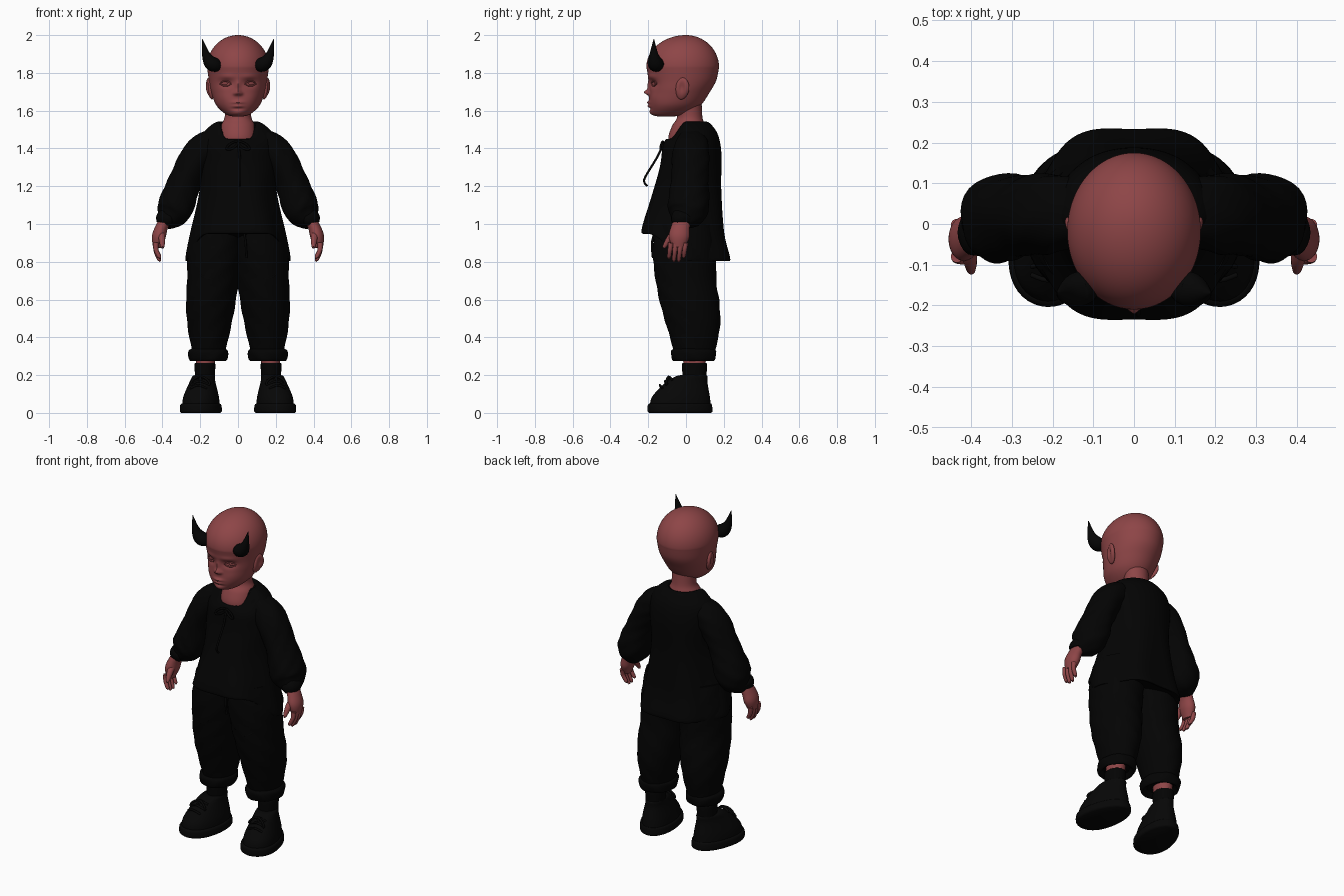
import bpy, bmesh, math
from math import sin, cos, exp, radians
from mathutils import Vector, Matrix

default_cube = bpy.data.objects.get("Cube")
if default_cube:
    bpy.data.objects.remove(default_cube, do_unlink=True)

parts = []


def material(name, red, green, blue):
    mat = bpy.data.materials.new(name)
    mat.use_nodes = True
    mat.diffuse_color = (red, green, blue, 1)
    shader = next(node for node in mat.node_tree.nodes if node.type == "BSDF_PRINCIPLED")
    shader.inputs["Base Color"].default_value = mat.diffuse_color
    shader.inputs["Roughness"].default_value = .8
    return mat


skin = material("red skin", .27, .06, .063)
cloth = material("black cloth", .001, .001, .001)
leather = material("black leather", .002, .002, .002)
horn = material("black horn", .0015, .0015, .0015)


def finish(name, bm, mat):
    bmesh.ops.recalc_face_normals(bm, faces=bm.faces)
    mesh = bpy.data.meshes.new(name)
    bm.to_mesh(mesh)
    bm.free()
    mesh.materials.append(mat)
    part = bpy.data.objects.new(name, mesh)
    bpy.context.collection.objects.link(part)
    parts.append(part)
    return part


def smooth(points, steps=6):
    """Catmull-Rom interpolation through tuples of any length."""
    padded = [Vector(p) for p in (points[0], *points, points[-1])]
    result = []
    for before, start, end, after in zip(padded, padded[1:], padded[2:], padded[3:]):
        leave, arrive = (end - before) / 2, (after - start) / 2
        for step in range(steps):
            t = step / steps
            ease = t * t * (3 - 2 * t)
            result.append(start.lerp(end, ease) + leave * t * (1 - t) ** 2 - arrive * t * t * (1 - t))
    return result + [padded[-1]]


def clamp(value):
    return min(max(value, 0), 1)


def angles(count):
    return [math.tau * i / count for i in range(count)]


def loft(name, rings, mat):
    """Skin a list of closed rings of points and cap both ends."""
    bm = bmesh.new()
    loops = [[bm.verts.new(point) for point in ring] for ring in rings]
    for low, high in zip(loops, loops[1:]):
        for i in range(len(low)):
            bm.faces.new((low[i - 1], low[i], high[i], high[i - 1]))
    bm.faces.new(loops[0])
    bm.faces.new(loops[-1])
    return finish(name, bm, mat)


def tube(name, points, mat, side=1, depth=1, folds=0, sides=24):
    """Round sweep; points are x, y, z, radius, and depth widens it along y."""
    path, rings = smooth(points), []
    for i, (x, y, z, radius) in enumerate(path):
        before, after = path[max(i - 1, 0)], path[min(i + 1, len(path) - 1)]
        along = Vector((after - before)[:3]).normalized()
        across = Vector((0, 1, 0)).cross(along).normalized()
        deep = along.cross(across) * depth
        ring = []
        for a in angles(sides):
            size = radius * (1 + folds * sin(5 * a + 25 * z) * sin(a + 40 * z))
            point = Vector((x, y, z)) + (across * cos(a) + deep * sin(a)) * size
            ring.append((side * point.x, point.y, point.z))
        rings.append(ring)
    loft(name, rings, mat)


def cord(name, points, mat, side=1, radius=.006):
    tube(name, [(*point, radius) for point in points], mat, side, sides=10)


def column(name, sections, mat, side=1, depth=1.2, folds=0):
    """Level rings; sections are height, centre x, centre y, radius."""
    rings = []
    for z, x, y, radius in smooth(sections):
        ring = []
        for a in angles(48):
            size = radius * (1 + folds * sin(4 * a + 22 * z) * sin(2 * a + 30 * z))
            ring.append((side * (x + size * cos(a)), y + depth * size * sin(a), z))
        rings.append(ring)
    loft(name, rings, mat)


def oval(front, back, width, a, wave=1):
    middle, reach = (front + back) / 2, (back - front) / 2
    return Vector((wave * width * cos(a), middle + wave * reach * sin(a), 0))


def ball(name, centre, size, mat, turn):
    bm = bmesh.new()
    bmesh.ops.create_uvsphere(bm, u_segments=32, v_segments=20, radius=1)
    bm.transform(Matrix.Translation(centre) @ Matrix.Rotation(turn, 4, "Z") @ Matrix.Diagonal((*size, 1)))
    return finish(name, bm, mat)


def push(part, centre, spread, amount):
    """Soft push of the surface around a point."""
    for vert in part.data.vertices:
        distance = sum(((a - b) / s) ** 2 for a, b, s in zip(vert.co, centre, spread))
        vert.co += Vector(amount) * exp(-distance)


# Head: jaw and face as height, front, back, half width, under a domed skull
jaw = [(1.57, -.152, -.06, .03), (1.583, -.182, .02, .068), (1.63, -.195, .08, .116), (1.7, -.193, .127, .142),
       (1.76, -.196, .16, .154), (1.83, -.21, .175, .164)]
dome = []
for step in range(1, 30):
    rise = radians(3 * step)
    dome.append((1.83 + .17 * sin(rise), -.21 * cos(rise), .175 * cos(rise), .164 * cos(rise)))
head = loft("head", [[oval(front, back, width, a) + Vector((0, 0, z)) for a in angles(112)]
                     for z, front, back, width in smooth(jaw, 14) + dome], skin)


def face(x, z, wide, high, amount):
    """Push the face in or out at a height, on both sides of the middle."""
    for side in {1, -1} if x else {1}:
        push(head, (side * x, -.19, z), (wide, .06, high), (0, amount, 0))


face(.065, 1.745, .034, .02, .016)     # eye sockets
face(.06, 1.78, .045, .014, -.005)     # brows
face(.016, 1.69, .009, .009, -.012)    # nostrils
face(0, 1.697, .014, .014, -.026)      # nose tip
face(0, 1.73, .011, .03, -.011)        # nose bridge
face(0, 1.644, .028, .008, -.011)      # upper lip
face(0, 1.624, .025, .008, -.01)       # lower lip
face(0, 1.61, .03, .007, .005)         # chin crease
face(0, 1.59, .03, .014, -.006)        # chin
face(.09, 1.67, .04, .035, -.006)      # cheeks

# Neck and upper chest
column("neck", [(1.66, 0, .01, .076), (1.57, 0, .02, .07), (1.52, 0, .012, .09), (1.46, 0, 0, .098),
                (1.4, 0, .01, .1)], skin, depth=.95)

# Blouse: front height, back height, front, back, half width
blouse = [(1.45, 1.535, -.096, .1, .095), (1.45, 1.542, -.105, .11, .105), (1.44, 1.525, -.112, .135, .14),
          (1.4, 1.47, -.125, .17, .19), (1.3, 1.37, -.14, .188, .2), (1.15, 1.18, -.185, .19, .2),
          (1, .95, -.235, .21, .245), (.95, .81, -.24, .243, .268), (.96, .825, -.2, .2, .24)]
rings = []
for front_z, back_z, front, back, width in smooth(blouse):
    ring = []
    for a in angles(96):
        forward = clamp(-sin(a) / .85)
        z = back_z + (front_z - back_z) * forward ** 2 * (3 - 2 * forward)
        flare = clamp((1.4 - z) * 2)
        ring.append(oval(front, back, width, a, 1 + .04 * flare * cos(6 * a)) + Vector((0, 0, z)))
    rings.append(ring)
loft("blouse", rings, cloth)

# Hanging cords at the neckline and waist
cord("neck_cord", [(0, -.115, 1.43), (.01, -.155, 1.35), (.01, -.215, 1.25), (.01, -.22, 1.22),
                   (.01, -.205, 1.2)], cloth)
cord("waist_cord", [(.03, -.16, .97), (.04, -.18, .9), (.045, -.175, .82)], cloth)


def bow_loop(name, knot, reach, drop, mat, side):
    """Drooping loop that leaves the knot and returns to it."""
    points = []
    for a in angles(8):
        swing = (1 - cos(a)) / 2
        points.append(Vector(knot) + Vector((reach * swing, -.015 * swing, drop * (sin(a) / 2 - swing))))
    cord(name, points + [knot], mat, side)


def shoe_part(name, sections, side):
    """Height, toe, heel, half width; narrower at the heel and turned outwards."""
    turn, rings = Matrix.Rotation(radians(12), 3, "Z"), []
    for z, toe, heel, width in smooth(sections):
        ring = []
        for a in angles(48):
            point = oval(toe, heel, width, a)
            point.x *= 1 - .1 * sin(a) + .1 * sin(a) ** 2
            point = turn @ point
            ring.append((side * (point.x + .193), point.y - .03, z))
        rings.append(ring)
    loft(name, rings, leather)


for label, side in (("left", 1), ("right", -1)):
    label += "_"
    bow_loop(label + "neck_bow", (0, -.12, 1.43), .06, .03, cloth, side)

    # Eye with arched lids
    ball(label + "eye", (side * .065, -.142, 1.745), (.03, .026, .017), skin, side * .3)
    for lid, arch in (("upper", .014), ("lower", -.012)):
        curve = [(.066 + .032 * t, -.17 + .014 * t, 1.743 + arch * (1 - t * t), .004 - .002 * t * t)
                 for t in (-1, -.5, 0, .5, 1)]
        tube(label + lid + "_eyelid", curve, skin, side, sides=10)

    # Hollowed ear, leaning outwards at the top
    ear = ball(label + "ear", (side * .155, -.018, 1.717), (.016, .037, .058), skin, -side / 4)
    push(ear, (side * .172, -.022, 1.722), (.02, .017, .03), (-side * .014, 0, 0))
    push(ear, (side * .155, -.01, 1.66), (.05, .05, .04), (-side * .018, -.008, 0))

    # Curved horn
    tube(label + "horn", [(.1, -.14, 1.835, .02), (.118, -.153, 1.84, .036), (.145, -.163, 1.855, .037),
                          (.17, -.17, 1.9, .021), (.189, -.17, 1.98, .001)], horn, side, depth=1.1)

    # Balloon sleeve with a gathered cuff
    tube(label + "sleeve", [(.08, .03, 1.46, .05), (.15, .03, 1.425, .075), (.215, .025, 1.36, .085),
                            (.275, .02, 1.24, .084), (.32, .015, 1.12, .095), (.345, .005, 1.06, .09),
                            (.37, -.01, 1.02, .062), (.385, -.02, .995, .035)],
         cloth, side, depth=1.15, folds=.04, sides=40)
    tube(label + "cuff", [(.37, -.01, 1.045, .05), (.382, -.02, 1.025, .054), (.39, -.02, 1, .042)],
         cloth, side, depth=1.15, folds=.05)

    # Hand, fingers and thumb
    tube(label + "hand", [(.385, -.02, 1.02, .03), (.405, -.03, .98, .033), (.42, -.037, .93, .036),
                          (.428, -.04, .875, .022)], skin, side, depth=1.5)
    for number, tip in enumerate((.825, .81, .81, .828)):
        y = -.08 + .026 * number
        knuckle, end = Vector((.435, y, .9, .015)), Vector((.416, y - .01, tip, .01))
        middle = knuckle.lerp(end, .5) + Vector((.008, 0, 0, 0))
        round_tip = end + Vector((0, 0, -.004, -.007))
        tube(f"{label}finger_{number + 1}", [knuckle, middle, end, round_tip], skin, side, sides=14)
    tube(label + "thumb", [(.41, -.045, .965, .02), (.403, -.085, .925, .018), (.4, -.115, .88, .01),
                           (.4, -.12, .875, .002)], skin, side, sides=14)

    # Trouser leg with a rolled cuff and a pocket edge
    column(label + "trouser_leg", [(.32, .155, .045, .088), (.45, .152, .04, .115), (.57, .145, .022, .13),
                                   (.7, .133, 0, .135), (.85, .122, -.008, .142), (1, .11, -.01, .13)],
           cloth, side, folds=.025)
    column(label + "trouser_cuff", [(height, .158, .04, radius) for height, radius in
                                    ((.3, .07), (.275, .09), (.29, .103), (.33, .104), (.347, .07))],
           cloth, side, depth=1.12, folds=.04)
    cord(label + "pocket_edge", [(.235, -.095, .82), (.205, -.133, .74), (.15, -.157, .71), (.09, -.155, .74)],
         cloth, side)

    # Ankle and sock
    column(label + "ankle", [(.2, .175, .045, .046), (.32, .17, .045, .052)], skin, side)
    column(label + "sock", [(.14, .175, .045, .05), (.25, .175, .045, .055), (.265, .175, .045, .05)], cloth, side)

    # Shoe with laces and a bow on the instep
    shoe_part(label + "shoe_sole", [(0, -.167, .165, .098), (.01, -.175, .173, .106), (.04, -.174, .17, .104),
                                    (.05, -.165, .165, .095)], side)
    shoe_part(label + "shoe_upper", [(.045, -.163, .163, .094), (.09, -.148, .158, .088), (.16, -.08, .146, .066),
                                     (.195, -.02, .146, .056), (.2, .02, .13, .04)], side)
    for number in range(3):
        shift = Vector((-.006, .027, .021)) * number
        lace = [(.165, -.13, .13), (.212, -.138, .147), (.252, -.125, .13)]
        cord(f"{label}lace_{number + 1}", [Vector(point) + shift for point in lace], leather, side)
    for loop, reach in (("inner", -.05), ("outer", .05)):
        bow_loop(f"{label}shoe_{loop}_bow", (.2, -.09, .185), reach, .03, leather, side)

# Smooth shading with sharp edges kept
bpy.ops.object.select_all(action="DESELECT")
for part in parts:
    part.select_set(True)
bpy.context.view_layer.objects.active = parts[0]
bpy.ops.object.shade_smooth_by_angle(angle=radians(50))
